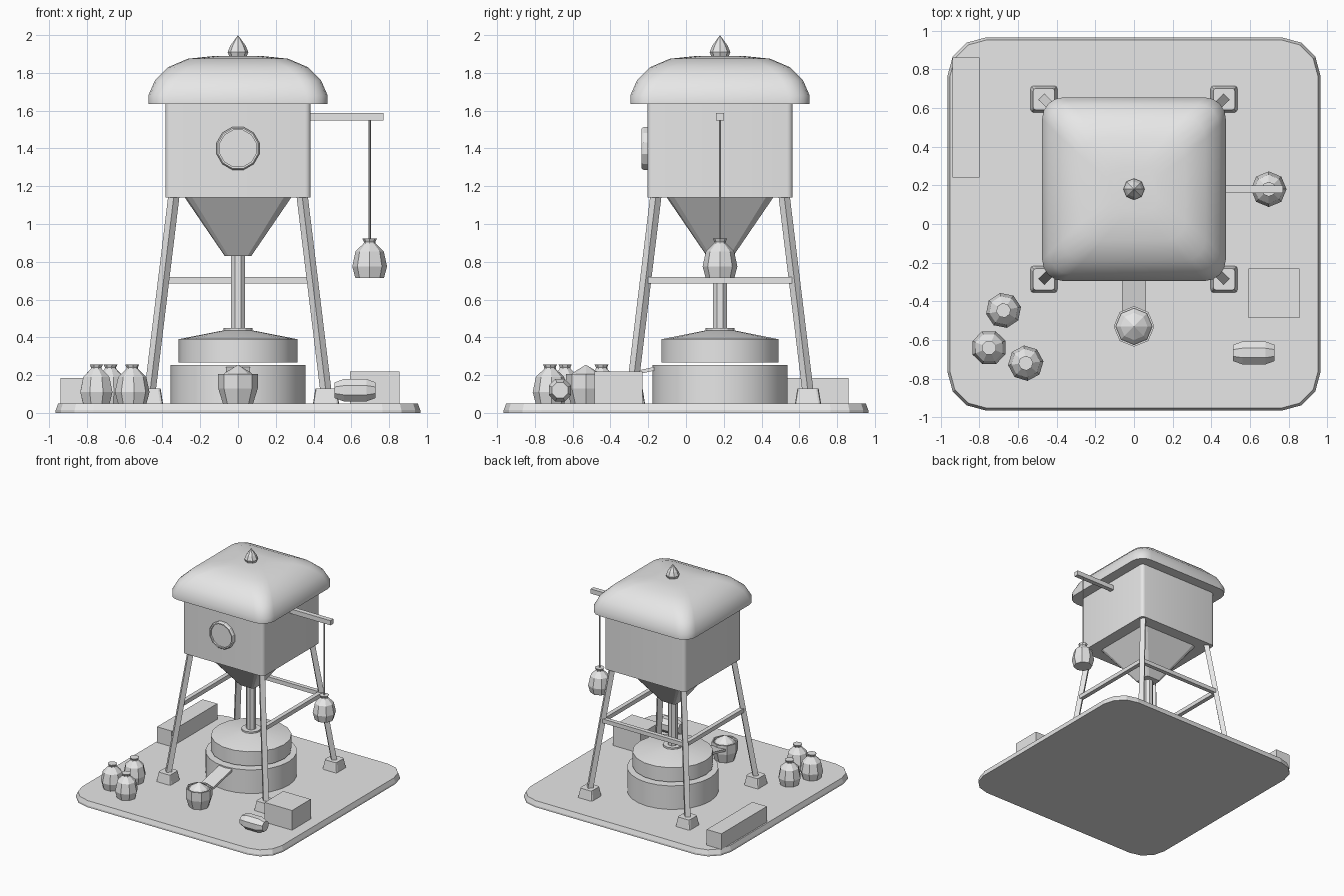
import bpy, bmesh, math
from mathutils import Vector, Matrix

if "Cube" in bpy.data.objects:
    bpy.data.objects.remove(bpy.data.objects["Cube"])

CY = 0.18   # tower axis in y
grey = bpy.data.materials.new("plain grey")
grey.diffuse_color = (0.8, 0.8, 0.8, 1)
grey.use_nodes = True
grey.node_tree.nodes["Principled BSDF"].inputs["Base Color"].default_value = grey.diffuse_color


def finish(name, bm, smooth=None):
    bmesh.ops.recalc_face_normals(bm, faces=bm.faces[:])
    me = bpy.data.meshes.new(name)
    bm.to_mesh(me)
    bm.free()
    me.materials.append(grey)
    if smooth:
        me.shade_smooth()
        me.set_sharp_from_angle(angle=math.radians(smooth))
    ob = bpy.data.objects.new(name, me)
    bpy.context.collection.objects.link(ob)
    return ob


def loft(name, rings, matrix=Matrix(), smooth=None, closed=False):
    """Skin a list of equal-length rings; cap the ends, or join last to first."""
    bm = bmesh.new()
    loops = [[bm.verts.new(matrix @ Vector(p)) for p in r] for r in rings]
    n = len(loops[0])
    pairs = list(zip(loops, loops[1:]))
    if closed:
        pairs.append((loops[-1], loops[0]))
    for a, b in pairs:
        for i in range(n):
            j = (i + 1) % n
            bm.faces.new((a[i], a[j], b[j], b[i]))
    if not closed:
        bm.faces.new(loops[0][::-1])
        bm.faces.new(loops[-1])
    bmesh.ops.remove_doubles(bm, verts=bm.verts[:], dist=0.0002)
    return finish(name, bm, smooth)


def lathe(name, profile, sides, loc=(0, 0, 0), turn=0.0, rot=Matrix(), smooth=None, closed=False):
    """Turn (radius, z) points around z."""
    ang = [turn + math.tau * i / sides for i in range(sides)]
    rings = [[(r * math.cos(a), r * math.sin(a), z) for a in ang] for r, z in profile]
    return loft(name, rings, Matrix.Translation(loc) @ rot, smooth, closed)


def rounded(name, layers, loc=(0, 0, 0), seg=4, smooth=None):
    """Stack rounded squares given as (half width, corner radius, z)."""
    rings = []
    for h, r, z in layers:
        ring = []
        for q, (sx, sy) in enumerate(((1, 1), (-1, 1), (-1, -1), (1, -1))):
            for k in range(seg + 1):
                a = math.pi / 2 * (q + k / seg)
                ring.append((sx * (h - r) + r * math.cos(a), sy * (h - r) + r * math.sin(a), z))
        rings.append(ring)
    return loft(name, rings, Matrix.Translation(loc), smooth)


def box(name, lo, hi):
    return loft(name, [[(lo[0], lo[1], z), (hi[0], lo[1], z), (hi[0], hi[1], z), (lo[0], hi[1], z)]
                       for z in (lo[2], hi[2])])


# ground slab
rounded("ground_slab", [(0.965, 0.2, 0), (0.965, 0.2, 0.015), (0.952, 0.19, 0.05)], seg=3)

# tank, roof, finial and hopper
rounded("tank", [(0.385, 0.03, 1.14), (0.385, 0.03, 1.65)], (0, CY, 0), smooth=35)
rounded("roof", [(0.475, 0.11, 1.635), (0.475, 0.11, 1.68), (0.44, 0.11, 1.76), (0.37, 0.11, 1.83),
                 (0.265, 0.1, 1.875), (0.12, 0.08, 1.89)], (0, CY, 0), smooth=35)
lathe("finial", [(0.043, 1.88), (0.055, 1.91), (0.04, 1.945), (0.0, 2.0)], 8, (0, CY, 0))
rounded("hopper", [(0.07, 0.02, 0.83), (0.285, 0.04, 1.145)], (0, CY, 0), seg=2)
lathe("feed_pipe", [(0.04, 0.43), (0.04, 0.84)], 8, (0, CY, 0), math.pi / 8)

# round window on the front
face_front = Matrix.Rotation(math.pi / 2, 4, 'X')
lathe("window_frame", [(0.117, 0), (0.117, 0.02), (0.11, 0.03), (0.1, 0.03), (0.1, 0.0)], 12,
      (0, CY - 0.385, 1.4), math.pi / 12, face_front, closed=True)
lathe("window_pane", [(0.1, 0), (0.1, 0.015)], 12, (0, CY - 0.385, 1.4), math.pi / 12, face_front)

# millstones
lathe("lower_millstone", [(0.357, 0.05), (0.357, 0.253)], 24, (0, CY, 0), smooth=35)
lathe("upper_millstone", [(0.315, 0.267), (0.315, 0.39), (0.075, 0.437)], 18, (0, CY, 0), smooth=35)
lathe("millstone_collar", [(0.077, 0.43), (0.077, 0.45)], 12, (0, CY, 0))

# splayed legs on tapered feet
for sx in (-1, 1):
    for sy in (-1, 1):
        rings = []
        for off, z in ((0.466, 0.11), (0.34, 1.145)):
            x, y, d = sx * off, CY + sy * off, 0.03
            rings.append([(x + d, y, z), (x, y + d, z), (x - d, y, z), (x, y - d, z)])
        loft("leg", rings)
        rounded("leg_foot", [(0.069, 0.015, 0.05), (0.056, 0.015, 0.13)],
                (sx * 0.466, CY + sy * 0.466, 0), seg=2)

# braces on the sides and back
e, t = 0.394, 0.018
for sx in (-1, 1):
    box("side_brace", (sx * e - t, CY - e, 0.685), (sx * e + t, CY + e, 0.72))
box("back_brace", (-e, CY + e - t, 0.685), (e, CY + e + t, 0.72))

# hoist beam and rope
box("hoist_beam", (0.37, CY - 0.02, 1.547), (0.77, CY + 0.02, 1.587))
lathe("hoist_rope", [(0.006, 0.9), (0.006, 1.56)], 6, (0.697, CY, 0))

# sacks: one on the rope, three on the ground
sack = [(0.076, 0), (0.092, 0.06), (0.075, 0.14), (0.032, 0.182), (0.03, 0.19), (0.038, 0.207)]
for x, y, z, turn in ((0.697, CY, 0.715, 0), (-0.675, -0.447, 0.05, 0.2),
                      (-0.75, -0.64, 0.05, 0.4), (-0.56, -0.72, 0.05, 0.1)):
    lathe("sack", sack, 8, (x, y, z), turn)

# chute and tub heaped with flour
loft("chute", [[(-0.063, y, z - 0.01), (0.063, y, z - 0.01), (0.063, y, z + 0.01), (-0.063, y, z + 0.01)]
               for y, z in ((-0.14, 0.24), (-0.45, 0.17))])
lathe("tub", [(0.08, 0.05), (0.105, 0.13), (0.105, 0.207), (0.094, 0.207), (0.094, 0.18), (0.0, 0.18)],
      8, (0, -0.53, 0))
lathe("flour_heap", [(0.094, 0.185), (0.07, 0.212), (0.0, 0.255)], 8, (0, -0.53, 0))

# crate, long trough and lying barrel
box("crate", (0.593, -0.485, 0.05), (0.855, -0.23, 0.22))
box("long_trough", (-0.94, 0.24, 0.05), (-0.80, 0.86, 0.185))
lathe("lying_barrel", [(0.045, -0.108), (0.064, -0.06), (0.064, 0.06), (0.045, 0.108)], 8,
      (0.62, -0.667, 0.12), math.pi / 8, Matrix.Rotation(math.pi / 2, 4, 'Y'))
